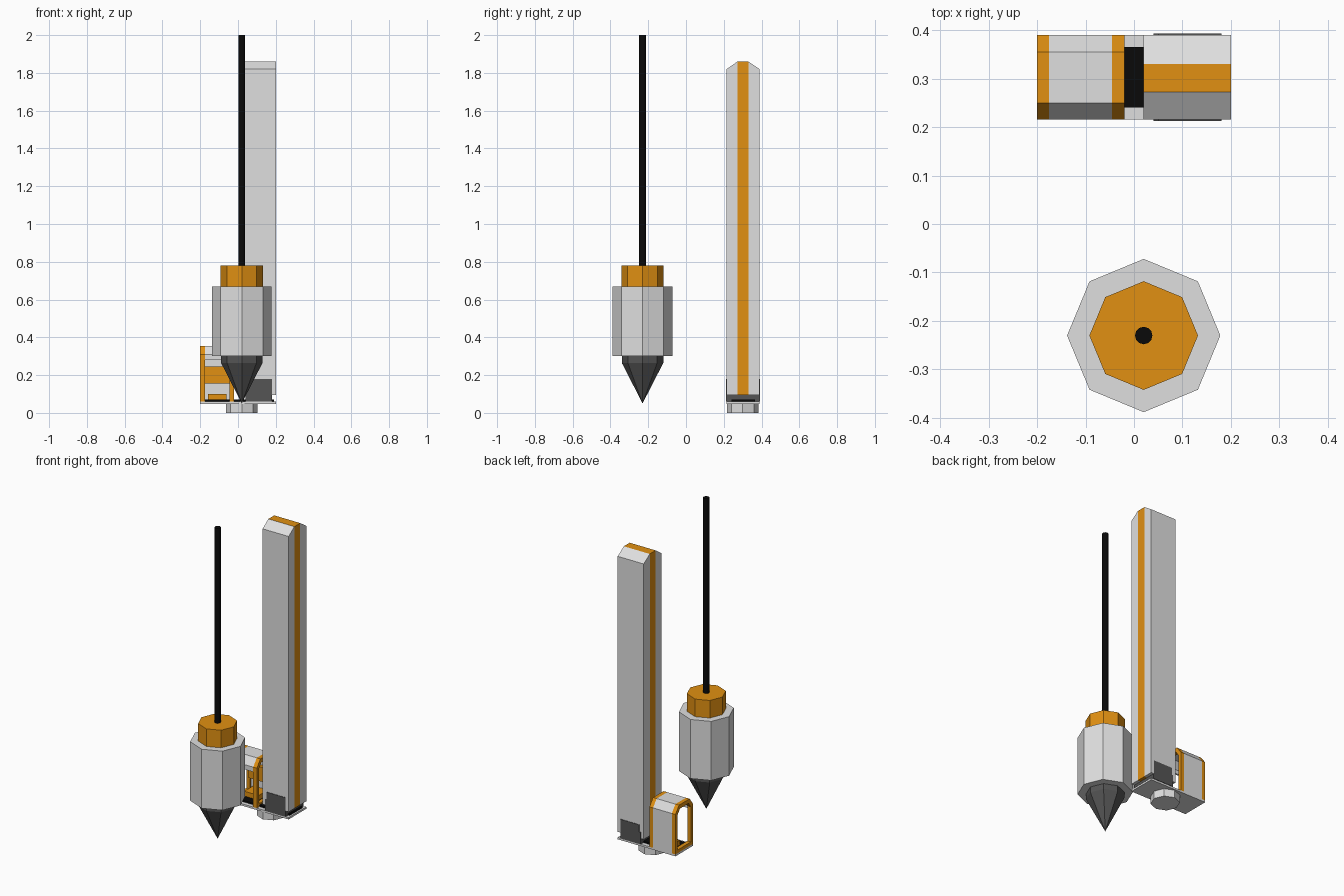
import bpy, bmesh, math

if "Cube" in bpy.data.objects:
    bpy.data.objects.remove(bpy.data.objects["Cube"])


def material(name, rgb):
    m = bpy.data.materials.new(name)
    m.diffuse_color = (*rgb, 1)
    m.use_nodes = True
    m.node_tree.nodes["Principled BSDF"].inputs["Base Color"].default_value = m.diffuse_color
    return m


GREY = material("light_grey", (0.74, 0.74, 0.74))
ORANGE = material("orange", (0.75, 0.28, 0.006))
DARK = material("dark_grey", (0.09, 0.09, 0.09))
BLACK = material("black", (0.003, 0.003, 0.003))


def finish(name, bm, mat):
    bmesh.ops.recalc_face_normals(bm, faces=bm.faces[:])
    me = bpy.data.meshes.new(name)
    bm.to_mesh(me)
    bm.free()
    me.materials.append(mat)
    ob = bpy.data.objects.new(name, me)
    bpy.context.collection.objects.link(ob)
    return ob


def prism(name, profile, x0, x1, mat):
    """Extrude a y-z profile along x."""
    bm = bmesh.new()
    a = [bm.verts.new((x0, y, z)) for y, z in profile]
    b = [bm.verts.new((x1, y, z)) for y, z in profile]
    bm.faces.new(a)
    bm.faces.new(b)
    n = len(profile)
    for i in range(n):
        j = (i + 1) % n
        bm.faces.new((a[i], a[j], b[j], b[i]))
    return finish(name, bm, mat)


def box(name, x, y, z, mat):
    return prism(name, [(y[0], z[0]), (y[1], z[0]), (y[1], z[1]), (y[0], z[1])], *x, mat)


def frame(name, outer, inner, x0, x1, mat):
    """Flat y-z frame with an opening, thickened along x."""
    bm = bmesh.new()
    loops = [[bm.verts.new((x, y, z)) for y, z in p]
             for x, p in ((x0, outer), (x1, outer), (x1, inner), (x0, inner))]
    n = len(outer)
    for k in range(4):
        a, b = loops[k], loops[(k + 1) % 4]
        for i in range(n):
            j = (i + 1) % n
            bm.faces.new((a[i], a[j], b[j], b[i]))
    return finish(name, bm, mat)


def turned(name, cx, cy, rings, sides, mat):
    """Faceted solid from (radius, z) rings."""
    bm = bmesh.new()
    loops = [[bm.verts.new((cx + r * math.cos(math.tau * i / sides),
                            cy + r * math.sin(math.tau * i / sides), z))
              for i in range(sides)] for r, z in rings]
    for a, b in zip(loops, loops[1:]):
        for i in range(sides):
            j = (i + 1) % sides
            bm.faces.new((a[i], a[j], b[j], b[i]))
    bm.faces.new(loops[0])
    bm.faces.new(loops[-1])
    bmesh.ops.remove_doubles(bm, verts=bm.verts[:], dist=1e-5)
    return finish(name, bm, mat)


# Base: swivel foot, platform and black deck strip
turned("swivel_foot", 0.02, 0.30, [(0.083, 0), (0.083, 0.05)], 8, GREY)
box("platform", (-0.2, 0.2), (0.215, 0.39), (0.048, 0.06), GREY)
box("deck_strip", (-0.19, 0.19), (0.24, 0.365), (0.06, 0.07), BLACK)

# Tower: two grey halves around an orange core that shows as a stripe
TX = (0.02, 0.2)
prism("tower_front", [(0.215, 0.095), (0.272, 0.095), (0.272, 1.86), (0.215, 1.82)], *TX, GREY)
prism("tower_back", [(0.39, 0.095), (0.33, 0.095), (0.33, 1.86), (0.39, 1.82)], *TX, GREY)
box("tower_stripe", TX, (0.272, 0.33), (0.095, 1.86), ORANGE)

# Dark mounting brackets at the tower foot
box("tower_foot", (0.04, 0.18), (0.217, 0.388), (0.06, 0.095), DARK)
for side, y in (("front", (0.212, 0.216)), ("back", (0.389, 0.393))):
    box("bracket_" + side, (0.04, 0.18), y, (0.06, 0.135), DARK)
    box("bracket_lip_" + side, (0.05, 0.18), y, (0.135, 0.18), DARK)

# Cabin: orange side frames with chamfered tops
outer = [(0.215, 0.06), (0.39, 0.06), (0.39, 0.31), (0.355, 0.355), (0.25, 0.355), (0.215, 0.31)]
inner = [(0.237, 0.08), (0.368, 0.08), (0.368, 0.30), (0.345, 0.33), (0.26, 0.33), (0.237, 0.30)]
frame("cabin_frame_left", outer, inner, -0.2, -0.175, ORANGE)
frame("cabin_frame_right", outer, inner, -0.045, -0.02, ORANGE)

# Cabin shell: back wall, roof and front visor in one grey section
shell = [(0.39, 0.06), (0.39, 0.31), (0.355, 0.355), (0.25, 0.355), (0.215, 0.31), (0.215, 0.28),
         (0.225, 0.28), (0.225, 0.305), (0.255, 0.343), (0.35, 0.343), (0.38, 0.305), (0.38, 0.06)]
prism("cabin_shell", shell, -0.175, -0.045, GREY)

# Seat
box("seat_back", (-0.175, -0.045), (0.355, 0.38), (0.155, 0.245), ORANGE)
box("seat_cushion", (-0.16, -0.06), (0.29, 0.38), (0.07, 0.10), ORANGE)

# Hanging drill: tip, body, collar and cable
DX, DY = 0.02, -0.23
turned("drill_tip", DX, DY, [(0, 0.05), (0.11, 0.265), (0.11, 0.30)], 8, DARK)
turned("drill_body", DX, DY, [(0.158, 0.30), (0.158, 0.67)], 8, GREY)
turned("drill_collar", DX, DY, [(0.112, 0.67), (0.112, 0.78)], 8, ORANGE)
turned("cable", DX, DY, [(0.018, 0.78), (0.018, 2.0)], 12, BLACK)
